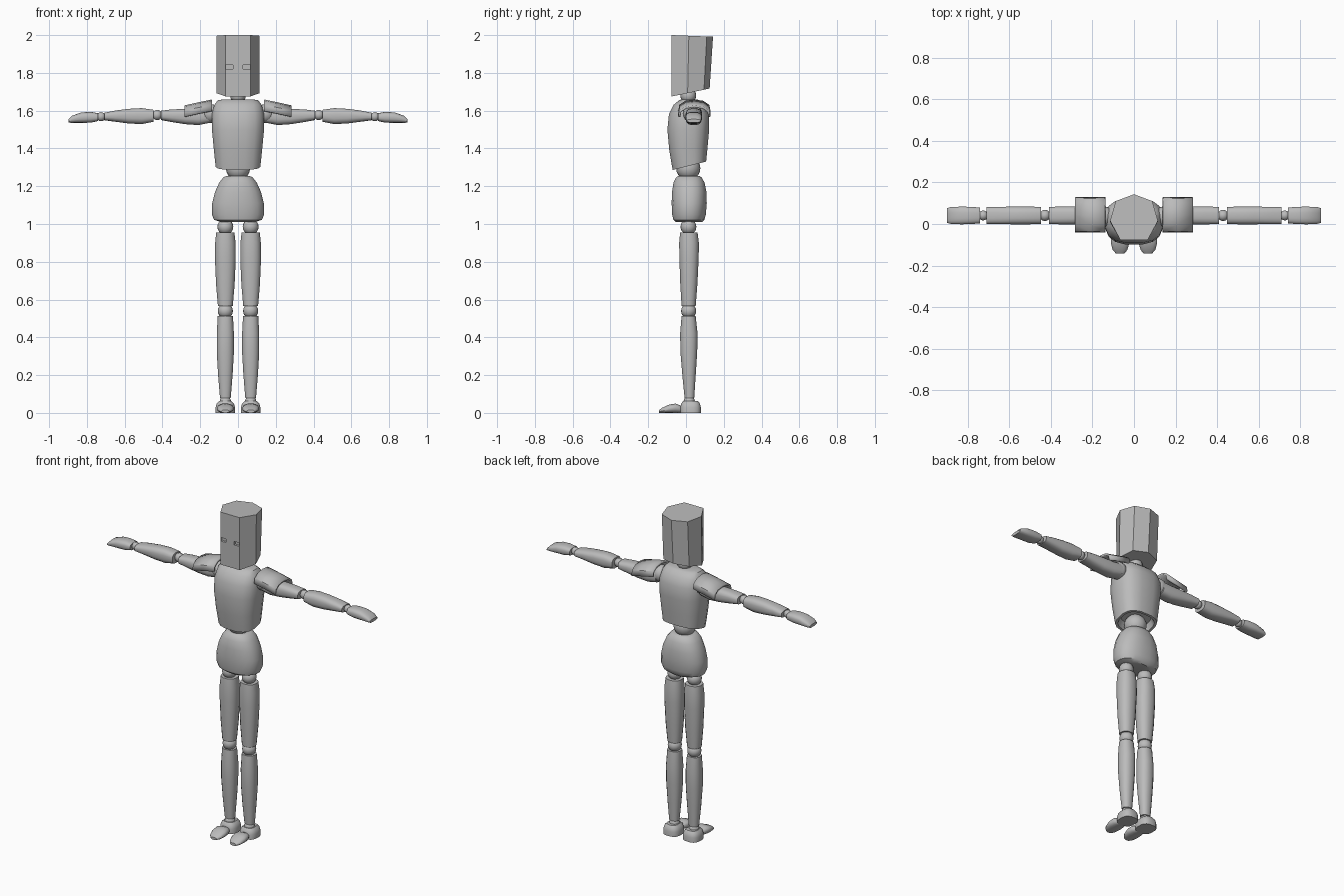
import bpy, bmesh, math

grey = bpy.data.materials.new("plain grey")
grey.diffuse_color = (0.5, 0.5, 0.5, 1)


def finish(name, bm, angle=35, flat=False):
    bmesh.ops.recalc_face_normals(bm, faces=bm.faces)
    me = bpy.data.meshes.new(name)
    bm.to_mesh(me)
    bm.free()
    me.materials.append(grey)
    ob = bpy.data.objects.new(name, me)
    bpy.context.collection.objects.link(ob)
    if not flat:
        me.shade_smooth()
        me.set_sharp_from_angle(angle=math.radians(angle))
    return ob


def skin(bm, rings):
    """Bridge rings of points and cap both ends."""
    vs = [[bm.verts.new(p) for p in r] for r in rings]
    n = len(vs[0])
    for a, b in zip(vs, vs[1:]):
        for i in range(n):
            bm.faces.new((a[i], a[(i + 1) % n], b[(i + 1) % n], b[i]))
    bm.faces.new(vs[0])
    bm.faces.new(vs[-1])


def loft(name, axis, sections, n=16, e=2.0):
    """sections: (position, centre u, centre v, half u, half v[, tilt])
    u, v are the other two axes in order; tilt shears position with v."""
    def power(c):
        return math.copysign(abs(c) ** (2 / e), c)
    rings = []
    for s in sections:
        t, cu, cv, hu, hv = s[:5]
        tilt = s[5] if len(s) > 5 else 0
        ring = []
        for i in range(n):
            a = 2 * math.pi * (i + 0.5) / n
            u, v = hu * power(math.cos(a)), hv * power(math.sin(a))
            p = [cu + u, cv + v]
            p.insert("xyz".index(axis), t + tilt * v)
            ring.append(p)
        rings.append(ring)
    bm = bmesh.new()
    skin(bm, rings)
    return finish(name, bm)


def ball(name, x, y, z, r):
    bm = bmesh.new()
    bmesh.ops.create_uvsphere(bm, u_segments=16, v_segments=10, radius=r)
    bmesh.ops.translate(bm, verts=bm.verts, vec=(x, y, z))
    return finish(name, bm)


# Head: seven-sided prism, lower at the chin
outline = [(-0.065, -0.078), (0.065, -0.078), (0.115, 0.015), (0.088, 0.11),
           (0, 0.143), (-0.088, 0.11), (-0.115, 0.015)]
bm = bmesh.new()
skin(bm, [[(x, y * 0.91 - 0.005, 1.69 + 0.19 * y) for x, y in outline],
          [(x, y, 1.997 - 0.04 * y) for x, y in outline]])
head = finish("head", bm, flat=True)

# Eye slots cut below the brow
for s in (-1, 1):
    bm = bmesh.new()
    bmesh.ops.create_cube(bm, size=1)
    bmesh.ops.scale(bm, verts=bm.verts, vec=(0.038, 0.04, 0.022))
    bmesh.ops.translate(bm, verts=bm.verts, vec=(s * 0.046, -0.083, 1.832))
    cutter = finish("eye_cutter", bm, flat=True)
    cutter.hide_render = True
    cutter.hide_set(True)
    cut = head.modifiers.new("eye slot", "BOOLEAN")
    cut.operation = "DIFFERENCE"
    cut.object = cutter

# Neck, chest with hollow underside, waist and pelvis
ball("neck", 0, 0.012, 1.68, 0.042)
loft("chest", "z", [
    (1.345, 0, 0.016, 0.09, 0.06, 0.25),
    (1.308, 0, 0.018, 0.105, 0.078, 0.25),
    (1.308, 0, 0.018, 0.12, 0.09, 0.25),
    (1.40, 0, 0.013, 0.13, 0.103, 0.1),
    (1.50, 0, 0.012, 0.14, 0.112),
    (1.58, 0, 0.016, 0.14, 0.108),
    (1.63, 0, 0.017, 0.128, 0.085),
    (1.655, 0, 0.018, 0.108, 0.055),
    (1.66, 0, 0.018, 0.08, 0.04)], e=2.7)
ball("waist", 0, 0.012, 1.295, 0.064)
loft("pelvis", "z", [
    (1.01, 0, 0.015, 0.09, 0.07),
    (1.022, 0, 0.015, 0.128, 0.083),
    (1.05, 0, 0.016, 0.14, 0.09),
    (1.11, 0, 0.017, 0.138, 0.094),
    (1.17, 0, 0.017, 0.123, 0.092),
    (1.22, 0, 0.016, 0.1, 0.083),
    (1.247, 0, 0.015, 0.078, 0.068),
    (1.255, 0, 0.015, 0.06, 0.055)], n=20, e=2.3)

for s, side in ((-1, "left"), (1, "right")):
    # Legs
    x = s * 0.067
    ball("hip_" + side, x, 0.013, 0.985, 0.042)
    loft("thigh_" + side, "z", [
        (0.565, x, 0.014, 0.040, 0.038), (0.68, x, 0.015, 0.050, 0.046),
        (0.82, x, 0.016, 0.056, 0.052), (0.90, x, 0.016, 0.055, 0.053),
        (0.955, x, 0.015, 0.049, 0.047)], e=2.3)
    ball("knee_" + side, x, 0.014, 0.54, 0.04)
    loft("shin_" + side, "z", [
        (0.08, x, 0.018, 0.029, 0.026), (0.2, x, 0.016, 0.039, 0.036),
        (0.32, x, 0.015, 0.046, 0.045), (0.42, x, 0.015, 0.046, 0.047),
        (0.512, x, 0.014, 0.041, 0.038)], e=2.3)
    ball("ankle_" + side, x, 0.017, 0.06, 0.03)
    # Feet
    loft("heel_" + side, "z", [
        (0, x, 0.024, 0.052, 0.055), (0.03, x, 0.024, 0.052, 0.055),
        (0.05, x, 0.024, 0.046, 0.05), (0.062, x, 0.024, 0.034, 0.04)], e=2.8)
    loft("toe_" + side, "y", [
        (-0.142, x, 0.008, 0.02, 0.008), (-0.125, x, 0.014, 0.036, 0.014),
        (-0.09, x, 0.022, 0.045, 0.022), (-0.055, x, 0.025, 0.043, 0.025),
        (-0.03, x, 0.02, 0.03, 0.02)], e=2.4)

    # Arms
    y = 0.041
    ball("shoulder_" + side, s * 0.145, 0.035, 1.585, 0.05)
    loft("upper_arm_" + side, "x", [
        (s * 0.15, y, 1.575, 0.043, 0.04), (s * 0.21, y, 1.567, 0.044, 0.044),
        (s * 0.28, y, 1.569, 0.044, 0.041), (s * 0.35, y, 1.573, 0.043, 0.034),
        (s * 0.408, y, 1.575, 0.042, 0.025)], e=2.8)
    ball("elbow_" + side, s * 0.428, y, 1.577, 0.027)
    loft("forearm_" + side, "x", [
        (s * 0.448, y, 1.573, 0.042, 0.032), (s * 0.51, y, 1.571, 0.043, 0.043),
        (s * 0.58, y, 1.571, 0.043, 0.039), (s * 0.65, y, 1.571, 0.042, 0.03),
        (s * 0.708, y, 1.569, 0.041, 0.02)], e=2.8)
    ball("wrist_" + side, s * 0.725, y, 1.568, 0.024)
    loft("hand_" + side, "x", [
        (s * 0.74, y, 1.566, 0.038, 0.021), (s * 0.78, y, 1.565, 0.042, 0.029),
        (s * 0.83, y, 1.563, 0.043, 0.028), (s * 0.88, y, 1.554, 0.041, 0.019),
        (s * 0.898, y, 1.546, 0.036, 0.009)], e=2.8)

    # Shoulder plates: a sloping arched shell over the upper arm
    arch = [(-0.08, -0.055), (-0.074, -0.025), (-0.045, -0.006), (0, 0),
            (0.045, -0.006), (0.074, -0.025), (0.08, -0.055)]
    bm = bmesh.new()
    rows = [[bm.verts.new((s * px, 0.044 + a, pz + b)) for a, b in arch]
            for px, pz in ((0.138, 1.653), (0.21, 1.638), (0.282, 1.622))]
    for r, q in zip(rows, rows[1:]):
        for i in range(len(arch) - 1):
            bm.faces.new((r[i], r[i + 1], q[i + 1], q[i]))
    plate = finish("shoulder_plate_" + side, bm)
    shell = plate.modifiers.new("thickness", "SOLIDIFY")
    shell.thickness = 0.012
    shell.offset = 0
